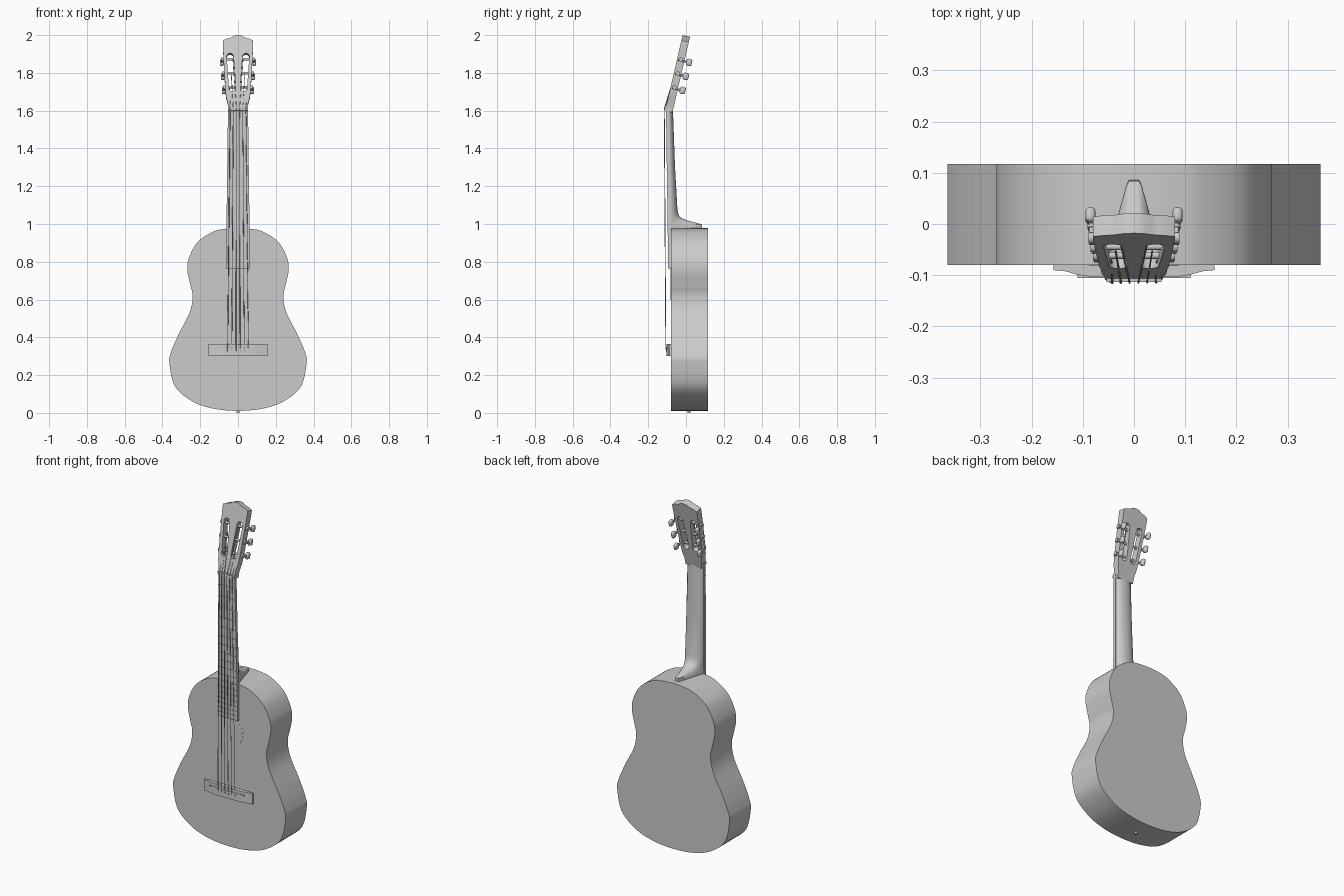
import bpy, bmesh
from math import sin, cos, pi, radians, atan2
from mathutils import Matrix, Vector

if "Cube" in bpy.data.objects:
    bpy.data.objects.remove(bpy.data.objects["Cube"])

FRONT = Matrix.Rotation(radians(90), 4, 'X')       # local xy -> world xz, local z -> -y
TILT = radians(13)
HEAD = Matrix.Translation((0, -0.108, 1.61)) @ Matrix.Rotation(radians(90) - TILT, 4, 'X')


def finish(name, bm, matrix=Matrix()):
    bm.transform(matrix)
    bmesh.ops.recalc_face_normals(bm, faces=bm.faces)
    mesh = bpy.data.meshes.new(name)
    bm.to_mesh(mesh)
    bm.free()
    ob = bpy.data.objects.new(name, mesh)
    bpy.context.collection.objects.link(ob)
    return ob


def prism(name, loops, depth, matrix):
    """Flat outline (first loop) with holes (other loops), extruded backwards."""
    bm = bmesh.new()
    edges = []
    for loop in loops:
        vs = [bm.verts.new((x, y, 0)) for x, y in loop]
        edges += [bm.edges.new((vs[i - 1], vs[i])) for i in range(len(vs))]
    bmesh.ops.triangle_fill(bm, edges=edges, use_beauty=True)
    if len(loops) == 1:
        bmesh.ops.dissolve_faces(bm, faces=bm.faces[:])
    ext = bmesh.ops.extrude_face_region(bm, geom=bm.faces[:])
    moved = [g for g in ext['geom'] if isinstance(g, bmesh.types.BMVert)]
    bmesh.ops.translate(bm, verts=moved, vec=(0, 0, -depth))
    return finish(name, bm, matrix)


def loft(name, rings):
    bm = bmesh.new()
    rows = [[bm.verts.new(p) for p in ring] for ring in rings]
    for a, b in zip(rows, rows[1:]):
        for i in range(len(a)):
            bm.faces.new((a[i - 1], a[i], b[i], b[i - 1]))
    bm.faces.new(rows[0])
    bm.faces.new(rows[-1])
    return finish(name, bm)


def box(name, center, size, matrix=Matrix(), bevel=0):
    bm = bmesh.new()
    bmesh.ops.create_cube(bm, size=1)
    bmesh.ops.scale(bm, vec=size, verts=bm.verts)
    bmesh.ops.translate(bm, vec=center, verts=bm.verts)
    if bevel:
        bmesh.ops.bevel(bm, geom=bm.edges[:], offset=bevel, segments=3, profile=0.5, affect='EDGES')
    return finish(name, bm, matrix)


def rod(name, a, b, r, matrix=Matrix(), sides=16):
    a, b = Vector(a), Vector(b)
    bm = bmesh.new()
    bmesh.ops.create_cone(bm, cap_ends=True, segments=sides, radius1=r, radius2=r, depth=(b - a).length)
    turn = (b - a).to_track_quat('Z', 'Y').to_matrix().to_4x4()
    return finish(name, bm, matrix @ Matrix.Translation((a + b) / 2) @ turn)


def smooth_loop(pts, steps=8):
    """Closed Catmull-Rom curve."""
    pts = [Vector(p) for p in pts]
    n, out = len(pts), []
    for i in range(n):
        p0, p1, p2, p3 = (pts[(i + k) % n] for k in (-1, 0, 1, 2))
        for s in range(steps):
            t = s / steps
            out.append(0.5 * (2 * p1 + (p2 - p0) * t + (2 * p0 - 5 * p1 + 4 * p2 - p3) * t * t
                              + (3 * p1 - p0 - 3 * p2 + p3) * t ** 3))
    return out


def mirrored(half):
    return half + [(-x, y) for x, y in reversed(half) if x > 1e-6]


def lerp(a, b, t):
    return a + (b - a) * t


def head_v(z):
    return (z - 1.61) / cos(TILT)


# body
half = [(0, .978), (.07, .974), (.135, .958), (.215, .903), (.26, .82), (.268, .755), (.253, .68),
        (.24, .615), (.257, .53), (.315, .415), (.355, .32), (.363, .262), (.333, .14), (.24, .06),
        (.127, .022), (0, .011)]
prism('body', [smooth_loop(mirrored(half))], 0.197, Matrix.Translation((0, -.08, 0)) @ FRONT)

# sound hole, nearly flush with the top
hole = [(.088 * cos(2 * pi * i / 48), .685 + .088 * sin(2 * pi * i / 48)) for i in range(48)]
prism('sound_hole', [hole], 0.004, Matrix.Translation((0, -.081, 0)) @ FRONT)

# end pin
rod('end_pin', (0, .016, 0), (0, .016, .02), .008)


# neck and heel: rounded section blending into a wedge
def neck_ring(z, w, yf, yb, k, tip=.012, n=24):
    ring = []
    for i in range(n + 1):
        s = i / n
        ex, ey = w * cos(pi * s), lerp(yf, yb, sin(pi * s) ** .85)
        f = min(1, min(s, 1 - s) / .4)
        tx = lerp(w, tip, f) * (1 if s < .5 else -1) if f < 1 else lerp(tip, -tip, (s - .4) / .2)
        ring.append((lerp(ex, tx, k), lerp(ey, lerp(yf, yb, f), k), z))
    return ring


loft('neck', [neck_ring(*a) for a in (
    (1.625, .051, -.098, -.07, 0), (1.3, .056, -.093, -.058, 0), (1.07, .059, -.089, -.045, 0),
    (1.045, .059, -.088, -.038, .15), (1.03, .06, -.088, -.022, .4), (1.018, .06, -.088, .01, .75),
    (1.006, .06, -.087, .055, 1), (.998, .06, -.087, .084, 1), (.97, .06, -.086, .086, 1))])

# fretboard
Z0, Z1 = .765, 1.61


def board(z):
    t = (z - Z0) / (Z1 - Z0)
    return lerp(.064, .053, t), lerp(-.094, -.106, t)


loft('fretboard', [[(-w, yf, z), (w, yf, z), (w, yb, z), (-w, yb, z)]
                   for z, yb in ((Z0, -.079), (.98, -.079), (Z1, -.09)) for w, yf in [board(z)]])

# frets at equal-tempered spacing
for i in range(1, 19):
    z = .345 + 1.265 * 2 ** (-i / 12)
    w, yf = board(z)
    box(f'fret_{i}', (0, yf, z), (2 * w, .005, .005))

# nut
box('nut', (0, -.1, 1.612), (.108, .026, .012))

# bridge and saddle
wing = [(.157, -.078), (.157, -.09), (.135, -.092), (.11, -.099), (.085, -.103)]
prism('bridge', [wing + [(-x, y) for x, y in reversed(wing)]], .063, Matrix.Translation((0, 0, .365)))
box('saddle', (0, -.098, .345), (.22, .014, .007))

# slotted headstock
crown = [(0, 2.0), (.02, 1.997), (.034, 1.988), (.046, 1.984), (.06, 1.981), (.08, 1.972),
         (.08, 1.95), (.076, 1.86), (.068, 1.72), (.063, 1.675), (.054, 1.64), (.052, 1.6)]
outline = [(x, head_v(z)) for x, z in mirrored(crown)]


def slot(side):
    lo, hi = Vector((.03, head_v(1.72))), Vector((.042, head_v(1.887)))
    lean = atan2(hi.x - lo.x, hi.y - lo.y)
    pts = []
    for c, start in ((hi, 0), (lo, pi)):
        for i in range(11):
            a = start + pi * i / 10 - lean
            pts.append((side * (c.x + .018 * cos(a)), c.y + .018 * sin(a)))
    return pts


prism('headstock', [outline, slot(1), slot(-1)], .04, HEAD)

# tuning machines
TUNERS = (1.728, 1.802, 1.876)
for side, label in ((1, 'right'), (-1, 'left')):
    for i, z in enumerate(TUNERS):
        v = head_v(z)
        x = lerp(.074, .083, i / 2)
        tag = f'{label}_{i + 1}'
        rod(f'tuner_roller_{tag}', (side * .008, v, -.02), (side * x, v, -.02), .007, HEAD)
        rod(f'tuner_gear_{tag}', (side * (x - .004), v, -.02), (side * (x + .006), v, -.02), .011, HEAD)
        rod(f'tuner_shaft_{tag}', (side * x, v - .006, -.008), (side * x, v - .006, -.055), .0045, HEAD)
        rod(f'tuner_collar_{tag}', (side * x, v - .006, -.042), (side * x, v - .006, -.048), .008, HEAD)
        box(f'tuner_knob_{tag}', (side * (x + .002), v - .006, -.066), (.02, .038, .03), HEAD, .009)

# strings: bridge, saddle, nut, tuner roller
for i in range(6):
    u = i / 2.5 - 1
    side = -1 if u < 0 else 1
    rank = i if i < 3 else 5 - i
    end = HEAD @ Vector((side * (.045 - .009 * rank), head_v(TUNERS[rank]), -.013))
    path = [(u * .055, -.101, .32), (u * .055, -.107, .345), (u * .042, -.115, 1.612), end]
    for j, (a, b) in enumerate(zip(path, path[1:])):
        rod(f'string_{i + 1}_part_{j + 1}', a, b, lerp(.0022, .0013, i / 5), sides=8)

# smooth shading with crisp edges
for ob in bpy.context.collection.objects:
    ob.select_set(True)
    bpy.context.view_layer.objects.active = ob
bpy.ops.object.shade_smooth_by_angle(angle=radians(35))
